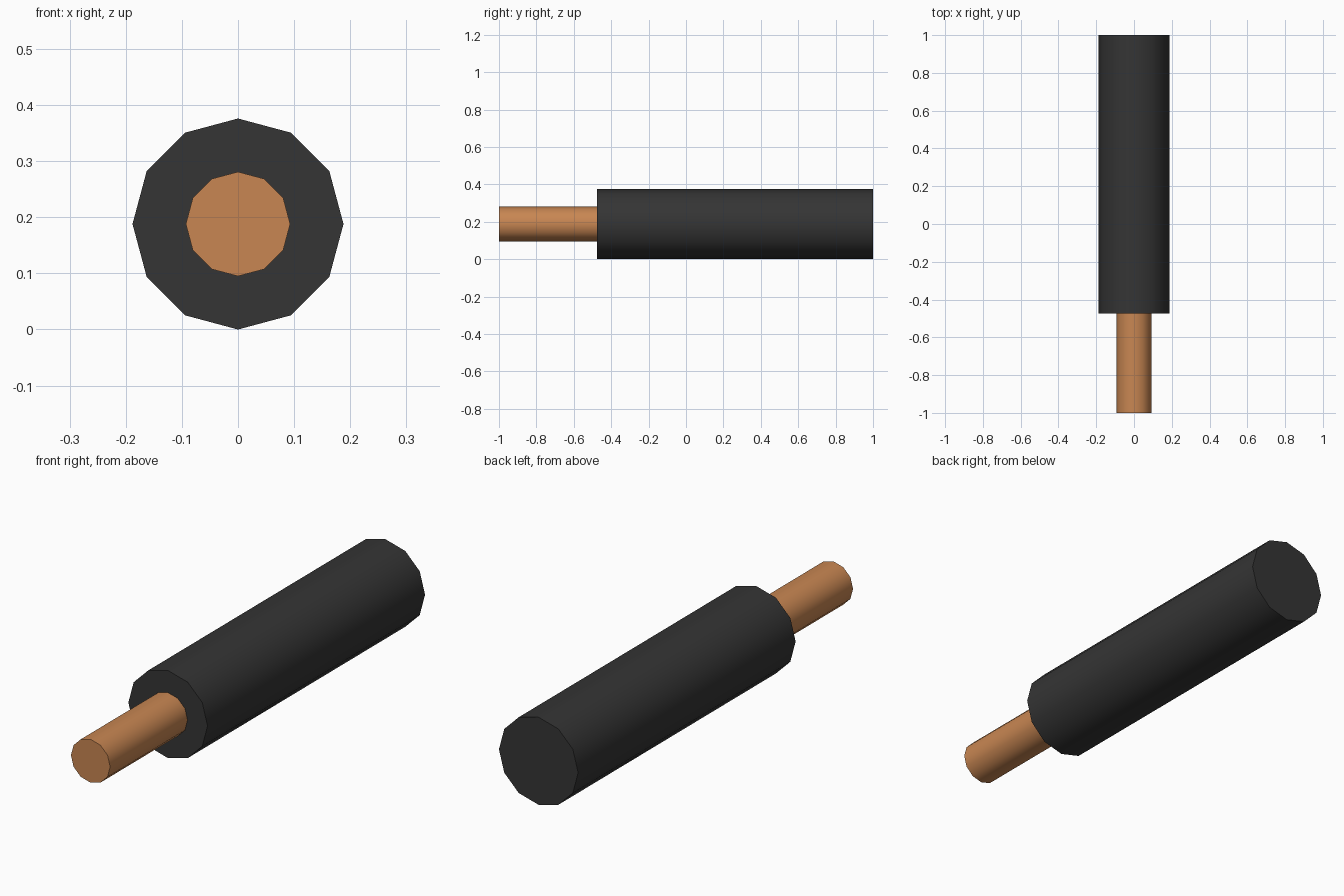
import bpy, math

if "Cube" in bpy.data.objects:
    bpy.data.objects.remove(bpy.data.objects["Cube"])

R = 0.188          # sheath radius, also the axis height
SIDES = 12


def material(name, color):
    mat = bpy.data.materials.new(name)
    mat.diffuse_color = color
    mat.use_nodes = True
    mat.node_tree.nodes["Principled BSDF"].inputs["Base Color"].default_value = mat.diffuse_color
    return mat


def rod(name, radius, y0, y1, mat):
    """Capped 12-sided cylinder lying along y, smooth around its side."""
    bpy.ops.mesh.primitive_cylinder_add(
        vertices=SIDES, radius=radius, depth=y1 - y0,
        location=(0, (y0 + y1) / 2, R), rotation=(math.pi / 2, 0, 0))
    obj = bpy.context.object
    obj.name = name
    bpy.ops.object.transform_apply(location=False, rotation=True, scale=False)
    bpy.ops.object.shade_smooth_by_angle(angle=math.radians(40))
    obj.data.materials.append(mat)
    return obj


# Black insulating sheath
rod("insulation_sheath", R, -0.475, 1.0,
    material("black_rubber", (0.035, 0.035, 0.035, 1)))

# Bare copper end, seated slightly into the sheath
rod("copper_core", 0.093, -1.0, -0.45,
    material("copper", (0.58, 0.24, 0.085, 1)))
